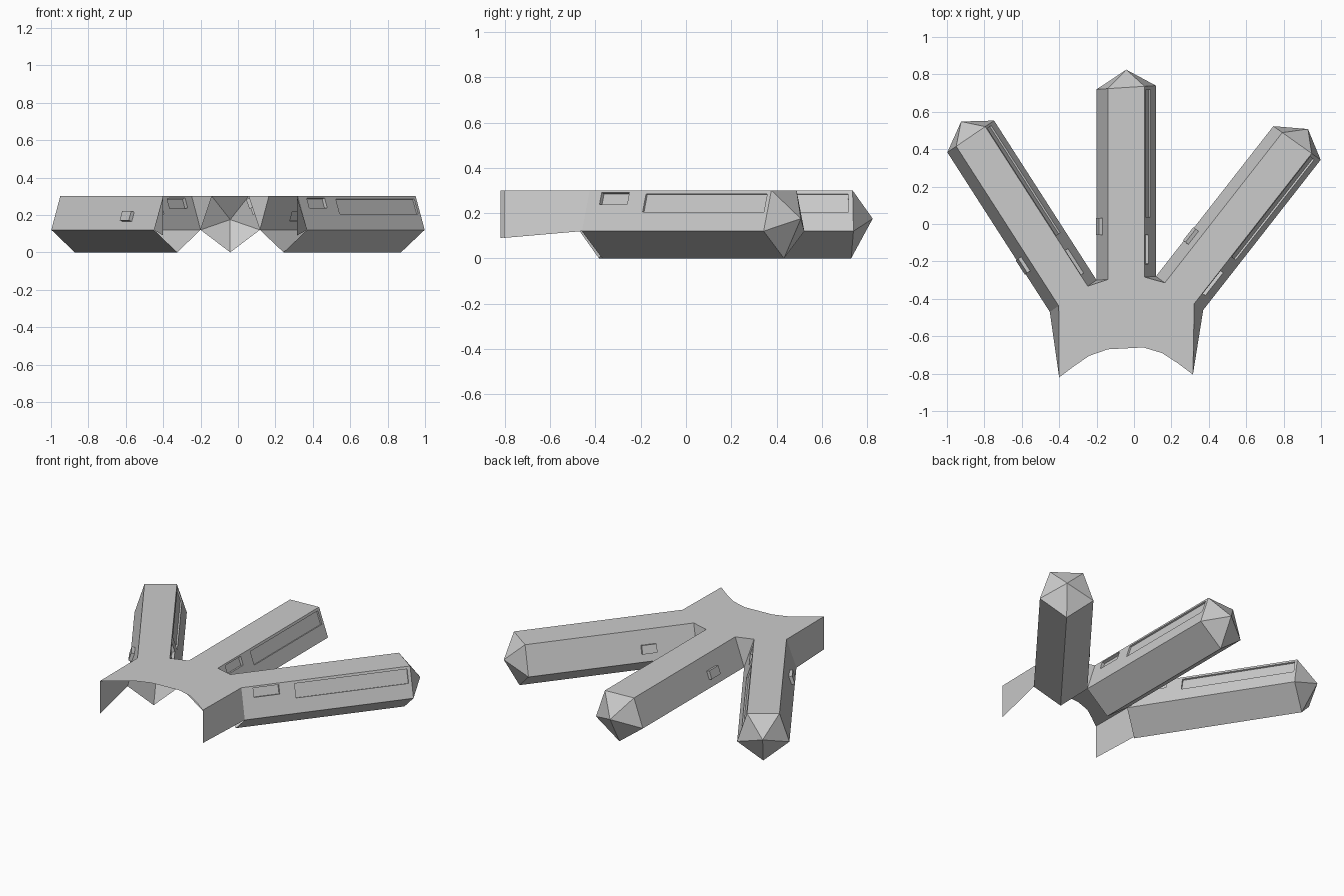
import bpy, bmesh
from mathutils import Vector as V

if "Cube" in bpy.data.objects:
    bpy.data.objects.remove(bpy.data.objects["Cube"])

TOP, MID = 0.30, 0.12        # heights of the roof and of the widest line
INSET = 0.19                 # roof edge position across the arm width


def finish(name, bm):
    bmesh.ops.remove_doubles(bm, verts=bm.verts, dist=0.0001)
    bmesh.ops.recalc_face_normals(bm, faces=bm.faces)
    me = bpy.data.meshes.new(name)
    bm.to_mesh(me)
    bm.free()
    ob = bpy.data.objects.new(name, me)
    bpy.context.collection.objects.link(ob)


def face(bm, *pts):
    return bm.faces.new([bm.verts.new(p) for p in pts])


def ring(left, right):
    # low left, top left, top right, low right, keel
    a, b = V((*left, 0)), V((*right, 0))
    up = lambda f, z: a.lerp(b, f) + V((0, 0, z))
    return [up(0, MID), up(INSET, TOP), up(1 - INSET, TOP), up(1, MID), up(0.5, 0)]


def panelled_wall(bm, low, high, along, outward, panels):
    """Sloping wall with panels (t0, t1, z0, z1, depth) pushed in or out."""
    length = along.length

    def pt(t, z, d=0):
        return low.lerp(high, (z - MID) / (TOP - MID)) + along * (t / length) + outward * d

    ts = sorted({0, length} | {t for p in panels for t in p[:2]})
    zs = sorted({MID, TOP} | {z for p in panels for z in p[2:4]})
    for t0, t1 in zip(ts, ts[1:]):
        for z0, z1 in zip(zs, zs[1:]):
            tc, zc = (t0 + t1) / 2, (z0 + z1) / 2
            if not any(p[0] < tc < p[1] and p[2] < zc < p[3] for p in panels):
                face(bm, pt(t0, z0), pt(t1, z0), pt(t1, z1), pt(t0, z1))
    for t0, t1, z0, z1, d in panels:
        c = [(t0, z0), (t1, z0), (t1, z1), (t0, z1)]
        face(bm, *[pt(*k, d) for k in c])
        for i in range(4):
            j = (i + 1) % 4
            face(bm, pt(*c[i]), pt(*c[j]), pt(*c[j], d), pt(*c[i], d))


def arm(name, left, right, along):
    bm = bmesh.new()
    along = V((*along, 0))
    base = ring(left, right)
    end = [p + along for p in base]
    # plain roof and keel faces
    for i, j in ((1, 2), (3, 4), (4, 0)):
        face(bm, base[i], base[j], end[j], end[i])
    # right wall: small window and long shallow recess; left wall: raised hatch
    n_right = along.cross(base[2] - base[3]).normalized()
    n_left = (base[1] - base[0]).cross(along).normalized()
    if n_right.z < 0:
        n_right.negate()
    if n_left.z < 0:
        n_left.negate()
    panelled_wall(bm, base[3], base[2], along, n_right,
                  [(0.07, 0.225, 0.238, 0.29, -0.018), (0.32, 1.0, 0.205, 0.285, -0.01)])
    panelled_wall(bm, base[0], base[1], along, n_left, [(0.24, 0.33, 0.165, 0.215, 0.02)])
    # pointed tip
    apex = end[4] + along.normalized() * 0.095 + V((0, 0, 0.175))
    for i in range(5):
        face(bm, end[i], end[(i + 1) % 5], apex)
    finish(name, bm)
    return base


rings = [
    arm("left_arm", (-0.45, -0.47), (-0.20, -0.30), (-0.548, 0.853)),
    arm("centre_arm", (-0.20, -0.30), (0.117, -0.28), (0, 1.02)),
    arm("right_arm", (0.117, -0.28), (0.37, -0.46), (0.628, 0.803)),
]

# hub roof with curved front edge
bm = bmesh.new()
front = [(-0.4, -0.82), (-0.32, -0.76), (-0.24, -0.705), (-0.14, -0.67),
         (0.05, -0.66), (0.15, -0.69), (0.235, -0.745), (0.315, -0.805)]
front = [V((x, y, TOP)) for x, y in front]
back = [p for r in rings for p in (r[1], r[2])]
roof = face(bm, *front, *reversed(back))
bmesh.ops.triangulate(bm, faces=[roof])
# notches between arms
for a, b in zip(rings, rings[1:]):
    face(bm, a[2], a[3], b[1])
# side skirts
for tip, top, low in ((front[0], rings[0][1], rings[0][0]),
                      (front[-1], rings[2][2], rings[2][3])):
    face(bm, tip, top, low, V((tip.x, tip.y, 0.09)))
finish("hub", bm)
